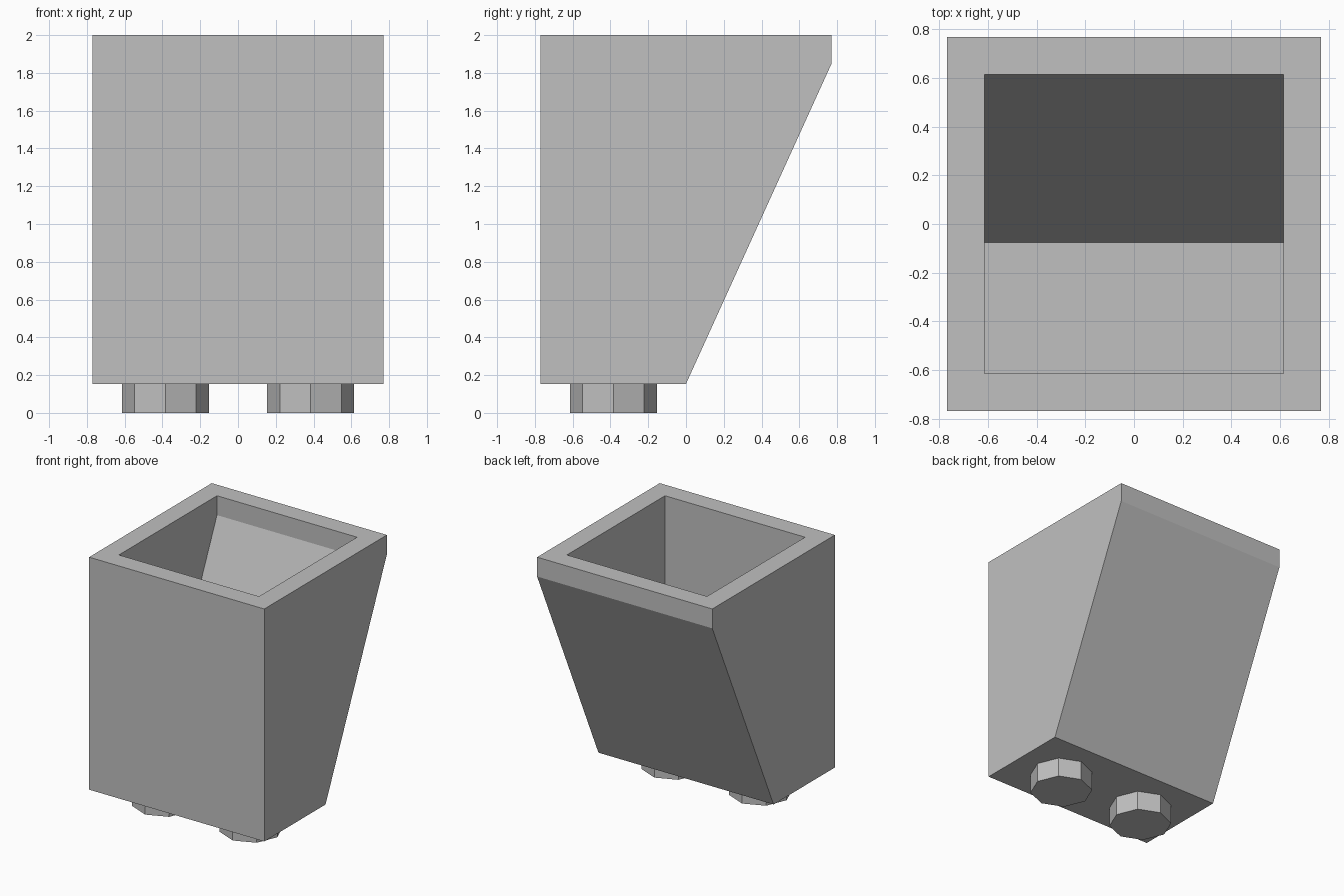
import bpy
import bmesh
import math

default = bpy.data.objects.get("Cube")
if default:
    bpy.data.objects.remove(default, do_unlink=True)

U = 1 / 13  # module: the model is 26 modules tall

grey = bpy.data.materials.new("light_grey")
grey.use_nodes = True
colour = (0.527, 0.527, 0.527, 1)
grey.diffuse_color = colour
grey.node_tree.nodes["Principled BSDF"].inputs["Base Color"].default_value = colour


def finish(name, bm):
    """Turn a bmesh into a flat-shaded grey object."""
    bmesh.ops.recalc_face_normals(bm, faces=bm.faces)
    mesh = bpy.data.meshes.new(name)
    bm.to_mesh(mesh)
    bm.free()
    mesh.materials.append(grey)
    obj = bpy.data.objects.new(name, mesh)
    bpy.context.collection.objects.link(obj)
    return obj


def prism(name, half_width, profile):
    """Extrude a (y, z) side profile across x."""
    bm = bmesh.new()
    face = bm.faces.new([bm.verts.new((-half_width * U, y * U, z * U)) for y, z in profile])
    result = bmesh.ops.extrude_face_region(bm, geom=[face])
    new_verts = [g for g in result["geom"] if isinstance(g, bmesh.types.BMVert)]
    bmesh.ops.translate(bm, verts=new_verts, vec=(2 * half_width * U, 0, 0))
    return finish(name, bm)


# Hollow body with a sloping back
body = prism("body", 10, [(-10, 2), (0, 2), (10, 24), (10, 26), (-10, 26)])
cavity = prism("cavity_cutter", 8, [(-8, 4), (-1, 4), (8, 24), (8, 27), (-8, 27)])
cavity.hide_render = True
cut = body.modifiers.new("hollow", "BOOLEAN")
cut.operation = "DIFFERENCE"
cut.solver = "EXACT"
cut.object = cavity
bpy.context.view_layer.objects.active = body
bpy.ops.object.modifier_apply(modifier=cut.name)
bpy.data.objects.remove(cavity, do_unlink=True)

# Two eight-sided feet below the front half
for side, x in (("left", 5), ("right", -5)):
    bm = bmesh.new()
    bmesh.ops.create_cone(bm, cap_ends=True, segments=8,
                          radius1=3 * U, radius2=3 * U, depth=2 * U)
    foot = finish(side + "_foot", bm)
    foot.location = (x * U, -5 * U, U)
